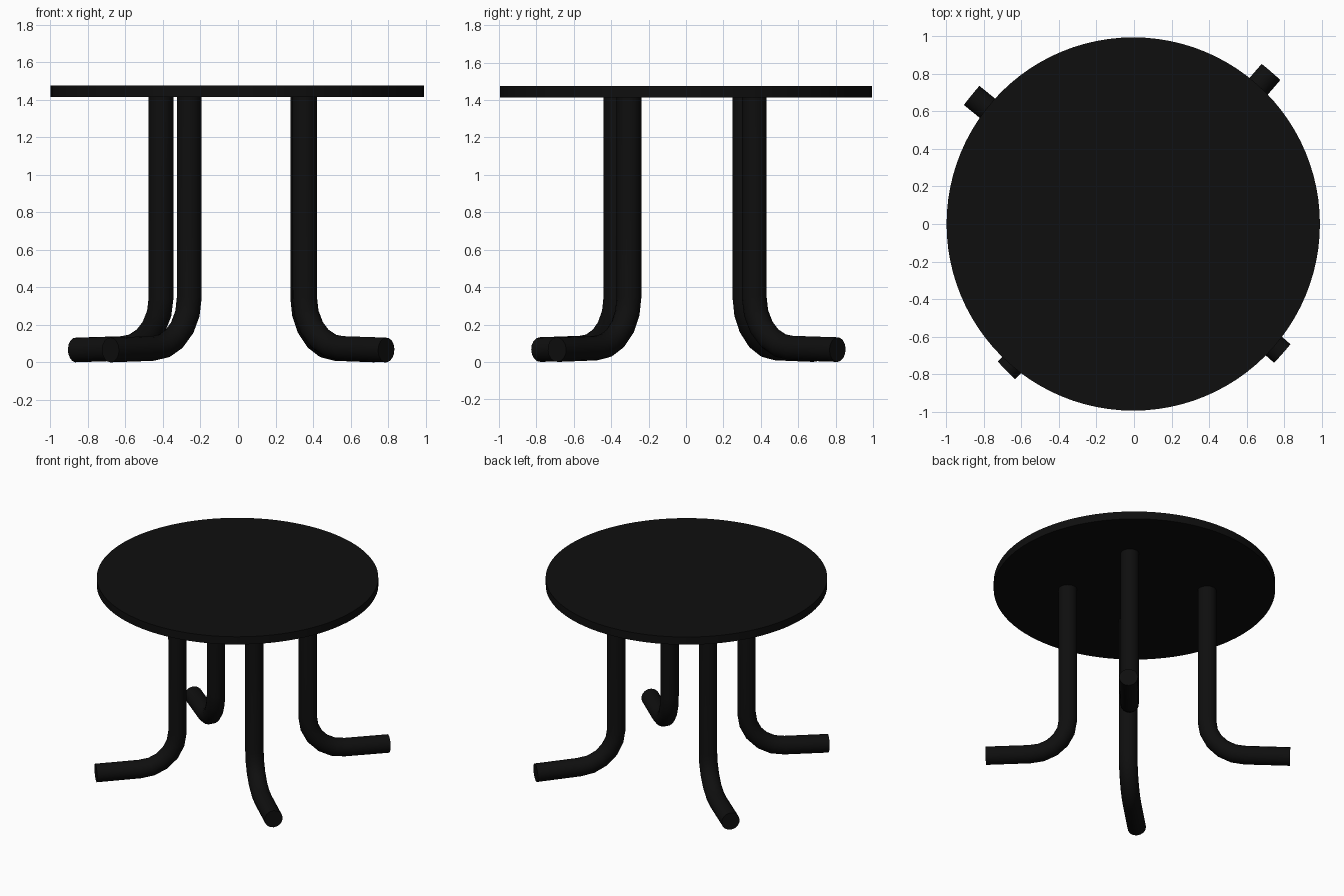
import bpy
import math
from mathutils import Vector

cube = bpy.data.objects.get("Cube")
if cube:
    bpy.data.objects.remove(cube, do_unlink=True)

# Single black finish
black = bpy.data.materials.new("black")
black.use_nodes = True
colour = (0.0045, 0.0045, 0.0045, 1)
black.diffuse_color = colour
black.node_tree.nodes["Principled BSDF"].inputs["Base Color"].default_value = colour

TUBE_RADIUS = 0.066
BEND_RADIUS = 0.27
BEND_STEPS = 5
FOOT_Z = 0.074
TOP_BOTTOM, TOP_TOP = 1.415, 1.475


def finish(obj):
    """Give the active object its material and smooth sides with sharp rims."""
    obj.data.materials.clear()
    obj.data.materials.append(black)
    bpy.ops.object.shade_smooth_by_angle(angle=math.radians(40))


def make_leg(name, top, end):
    """Bent tube: straight down from the top, then outward along the floor."""
    start = Vector(top)
    reach = Vector(end) - start
    outward = reach.normalized()
    # (distance outward, height) along the tube centre line
    path = [(0, TOP_BOTTOM + 0.01)]
    for i in range(BEND_STEPS + 1):
        a = math.pi / 2 * i / BEND_STEPS
        path.append((BEND_RADIUS * (1 - math.cos(a)),
                     FOOT_Z + BEND_RADIUS * (1 - math.sin(a))))
    path.append((reach.length, TUBE_RADIUS))

    curve = bpy.data.curves.new(name, "CURVE")
    curve.dimensions = "3D"
    curve.bevel_depth = TUBE_RADIUS
    curve.bevel_resolution = 6
    curve.use_fill_caps = True
    spline = curve.splines.new("POLY")
    spline.points.add(len(path) - 1)
    for point, (d, z) in zip(spline.points, path):
        xy = start + outward * d
        point.co = (xy.x, xy.y, z, 1)

    leg = bpy.data.objects.new(name, curve)
    bpy.context.collection.objects.link(leg)
    bpy.ops.object.select_all(action="DESELECT")
    leg.select_set(True)
    bpy.context.view_layer.objects.active = leg
    bpy.ops.object.convert(target="MESH")
    finish(bpy.context.object)


# Round tabletop
bpy.ops.mesh.primitive_cylinder_add(
    vertices=96, radius=0.995, depth=TOP_TOP - TOP_BOTTOM,
    location=(-0.004, 0, (TOP_TOP + TOP_BOTTOM) / 2))
tabletop = bpy.context.object
tabletop.name = "tabletop"
finish(tabletop)

# Four bent tube legs, slightly uneven in placement
make_leg("front_right_leg", (-0.26, -0.375), (-0.68, -0.78))
make_leg("front_left_leg", (0.355, -0.305), (0.79, -0.69))
make_leg("back_right_leg", (-0.41, 0.315), (-0.865, 0.685))
make_leg("back_left_leg", (0.345, 0.365), (0.73, 0.81))
